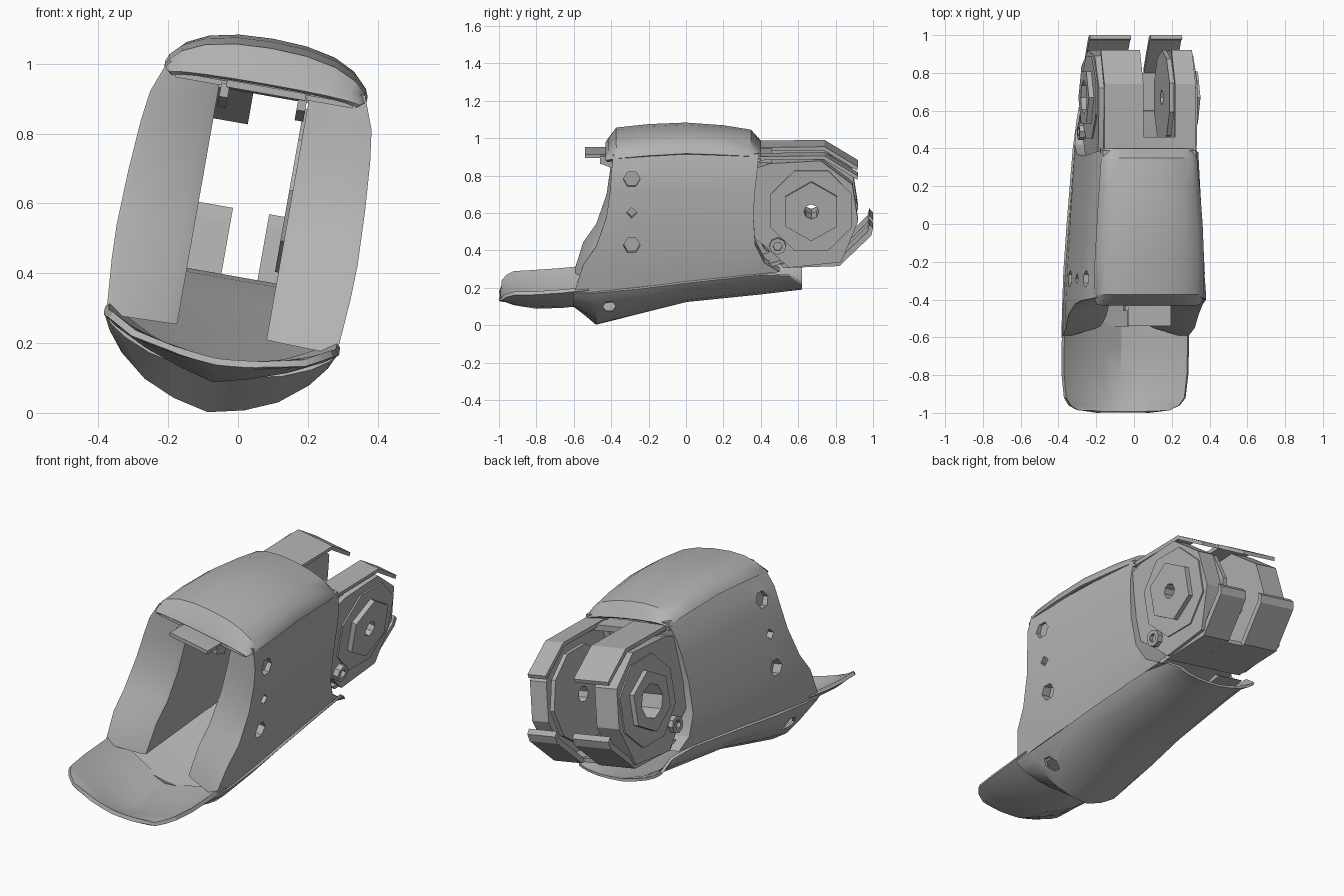
import bpy, bmesh, math
from mathutils import Matrix

old = bpy.data.objects.get("Cube")
if old:
    bpy.data.objects.remove(old, do_unlink=True)

grey = bpy.data.materials.new("light_grey")
grey.use_nodes = True
grey.diffuse_color = (0.45, 0.45, 0.45, 1)
grey.node_tree.nodes["Principled BSDF"].inputs["Base Color"].default_value = (0.45, 0.45, 0.45, 1)

# Everything is built upright, then the whole model leans sideways
LEAN = Matrix.Translation((0.015, 0, 0.58)) @ Matrix.Rotation(math.radians(10), 4, 'Y')
parts = []


def activate(ob):
    bpy.ops.object.select_all(action='DESELECT')
    ob.select_set(True)
    bpy.context.view_layer.objects.active = ob


def make(name, verts, faces, keep=True):
    bm = bmesh.new()
    vs = [bm.verts.new(v) for v in verts]
    for f in faces:
        bm.faces.new([vs[i] for i in f])
    bmesh.ops.recalc_face_normals(bm, faces=bm.faces)
    me = bpy.data.meshes.new(name)
    bm.to_mesh(me)
    bm.free()
    ob = bpy.data.objects.new(name, me)
    bpy.context.collection.objects.link(ob)
    me.materials.append(grey)
    if keep:
        parts.append(ob)
    return ob


def prism(name, outline, u0, u1, keep=True):
    """Extrude a (y, height) outline sideways from u0 to u1."""
    n = len(outline)
    verts = [(u, y, v) for u in (u0, u1) for y, v in outline]
    faces = [range(n), range(n, 2 * n)]
    faces += [(i, (i + 1) % n, n + (i + 1) % n, n + i) for i in range(n)]
    return make(name, verts, faces, keep)


def ngon(y, v, r, n, turn=0.0):
    return [(y + r * math.cos(turn + math.tau * i / n),
             v + r * math.sin(turn + math.tau * i / n)) for i in range(n)]


def strip(path, dv, dy=0.0):
    return path + [(y + dy, v + dv) for y, v in reversed(path)]


def shell(name, profile, sections, thick):
    """Skin a symmetric half profile over sections (y, width, edge, middle)."""
    full = [(-t, k) for t, k in reversed(profile[1:])] + profile
    n = len(full)
    verts = [(w * t, y, e + (m - e) * k) for y, w, e, m in sections for t, k in full]
    faces = [(r * n + i, r * n + i + 1, r * n + n + i + 1, r * n + n + i)
             for r in range(len(sections) - 1) for i in range(n - 1)]
    ob = make(name, verts, faces)
    mod = ob.modifiers.new("thickness", 'SOLIDIFY')
    mod.thickness, mod.offset = thick, 0
    activate(ob)
    bpy.ops.object.modifier_apply(modifier=mod.name)
    return ob


def cut(ob, cutters):
    for c in cutters:
        mod = ob.modifiers.new("cut", 'BOOLEAN')
        mod.operation, mod.object, mod.solver = 'DIFFERENCE', c, 'EXACT'
        activate(ob)
        bpy.ops.object.modifier_apply(modifier=mod.name)
    for c in cutters:
        bpy.data.objects.remove(c, do_unlink=True)


# Side walls: rows of (height, half width, front edge, back edge)
ROWS = [(-.36, .335, -.60, .50), (-.20, .347, -.55, .42), (-.10, .35, -.48, .37),
        (.06, .344, -.425, .36), (.20, .334, -.405, .37), (.29, .322, -.40, .38),
        (.385, .287, -.39, .39)]
COLS = 8


def wall_point(layer, c, w, yf, yb):
    """Outer skin tapers to the back; inner skin is a front lip, then straight."""
    t = c / (COLS - 1)
    if layer == 0:
        y = yf + (yb - yf) * t
        return w * (1 - .17 * max(0, y + .4)), y
    if c == 0:
        return w - .012, yf
    if c == 1:
        return .16, yf + .045
    return .13, yf + .06 + (yb - yf - .06) * (c - 2) / (COLS - 3)


def side_wall(name, s):
    verts, faces = [], []
    nr = len(ROWS)
    for layer in range(2):
        for r, (v, w, yf, yb) in enumerate(ROWS):
            for c in range(COLS):
                u, y = wall_point(layer, c, w, yf, yb)
                verts.append((s * u, y, v + (.1 * (y + .6) if r == 0 else 0)))

    def idx(layer, r, c):
        return layer * nr * COLS + r * COLS + c
    for r in range(nr - 1):
        for c in range(COLS - 1):
            for k in range(2):
                faces.append([idx(k, r, c), idx(k, r, c + 1), idx(k, r + 1, c + 1), idx(k, r + 1, c)])
        for c in (0, COLS - 1):
            faces.append([idx(0, r, c), idx(0, r + 1, c), idx(1, r + 1, c), idx(1, r, c)])
    for c in range(COLS - 1):
        for r in (0, nr - 1):
            faces.append([idx(0, r, c), idx(0, r, c + 1), idx(1, r, c + 1), idx(1, r, c)])
    wall = make(name, verts, faces)
    # Screw holes
    holes = [(.26, .045, 6), (.08, .028, 4), (-.095, .045, 6)]
    cut(wall, [prism("hole_cutter", ngon(-.29, v, r, n), s * .295, s * .42, False)
               for v, r, n in holes])


side_wall("left_side_wall", 1)
side_wall("right_side_wall", -1)

# Top cover with sloped ends
shell("top_cover", [(0, 1), (.35, .95), (.65, .78), (.86, .5), (.97, .2), (1, 0)],
      [(-.425, .272, .35, .365), (-.41, .28, .355, .40), (-.37, .288, .365, .465),
       (-.2, .288, .38, .483), (0, .278, .39, .492), (.2, .264, .38, .478),
       (.345, .252, .37, .455), (.395, .24, .36, .385)], .014)
prism("ceiling_plate", [(-.42, .342), (.4, .345), (.4, .36), (-.42, .357)], -.258, .258)
prism("front_tab", strip([(-.54, .36), (-.47, .36), (-.38, .355)], -.02), -.11, .12)
for s in (-1, 1):
    prism("tab_bracket", [(-.46, .31), (-.38, .28), (-.38, .35), (-.46, .35)], s * .10, s * .125)

# Lower hull and front scoop
hull = shell("lower_hull", [(0, 1), (.3, .9), (.57, .73), (.8, .46), (.93, .22), (1, 0)],
             [(-.60, .335, -.355, -.475), (-.48, .335, -.35, -.58), (-.25, .33, -.33, -.52),
              (0, .318, -.30, -.455), (.4, .292, -.26, -.415), (.55, .27, -.27, -.395),
              (.62, .25, -.32, -.38)], .014)
cut(hull, [prism("hole_cutter", ngon(-.41, -.44, .035, 6), s * .2, s * .45, False) for s in (-1, 1)])
shell("front_scoop", [(0, 1), (.3, .8), (.6, .54), (.88, .2), (1, 0)],
      [(-.52, .335, -.33, -.47), (-.66, .337, -.345, -.485), (-.8, .335, -.355, -.49),
       (-.92, .322, -.36, -.47), (-.96, .295, -.375, -.455), (-.985, .25, -.40, -.445),
       (-.995, .13, -.425, -.44)], .02)

# Inner floor rising to the hinge arms
shell("inner_floor", [(0, 1), (.6, .8), (1, 0)],
      [(-.54, .27, -.42, -.455), (-.3, .29, -.39, -.41), (.0, .29, -.31, -.33),
       (.3, .27, -.26, -.27), (.5, .22, -.21, -.21), (.6, .2, -.20, -.20)], .02)

# Hinge arms
HY, HV = .67, .08
ARM = [(.34, .30), (.45, .335), (.72, .35), (.89, .22), (.92, .02), (.83, -.20),
       (.55, -.23), (.43, -.12), (.34, -.05)]


def arm_part(name, outline, u0, u1):
    """Hinge piece with an axle hole, wider on the right-hand arm."""
    radius = .04 if u1 > 0 else .09
    cut(prism(name, outline, u0, u1),
        [prism("axle_cutter", ngon(HY, HV, radius, 8), -.5, .5, False)])


arm_part("right_hinge_arm", ARM, -.265, -.13)
arm_part("left_hinge_arm", ARM, .165, .265)
arm_part("left_inner_disc", ngon(HY, HV, .25, 10), .12, .145)
arm_part("left_spacer", ngon(HY, HV, .12, 8), .14, .17)
for side, s in (("left", 1), ("right", -1)):
    arm_part(side + "_hinge_plate", ngon(HY, HV, .235, 8, math.pi / 8), s * .26, s * .273)
    arm_part(side + "_hinge_hub", ngon(HY, HV, .16, 6, math.pi / 2), s * .265, s * .3)
    # Small screw in front of the hinge
    screw = prism(side + "_screw", ngon(.49, -.11, .045, 8), s * .25, s * .295)
    cut(screw, [prism("hole_cutter", ngon(.49, -.11, .025, 6), s * .275, s * .35, False)])

# Guards above and below the hinge
TOP = [(.38, .37), (.74, .375), (.92, .265)]
LOW = [(.52, -.235), (.82, -.225), (.99, -.06), (1.0, -.02)]
for side, u0, u1 in (("right", -.24, -.03), ("left", .14, .25)):
    prism(side + "_top_guard", strip(TOP, -.02, -.005), u0, u1)
for side, u0, u1 in (("right", -.25, -.03), ("left", .075, .245)):
    prism(side + "_bottom_guard", strip(LOW, .022, -.02), u0, u1)
prism("top_guard_bridge", strip([(.36, .365), (.46, .365)], -.03), -.22, .24)
prism("bottom_guard_bridge", strip([(.52, -.235), (.80, -.226)], .022), -.03, .075)

# Lean and shade
for ob in parts:
    ob.data.transform(LEAN)
    activate(ob)
    bpy.ops.object.shade_smooth_by_angle(angle=math.radians(30))
